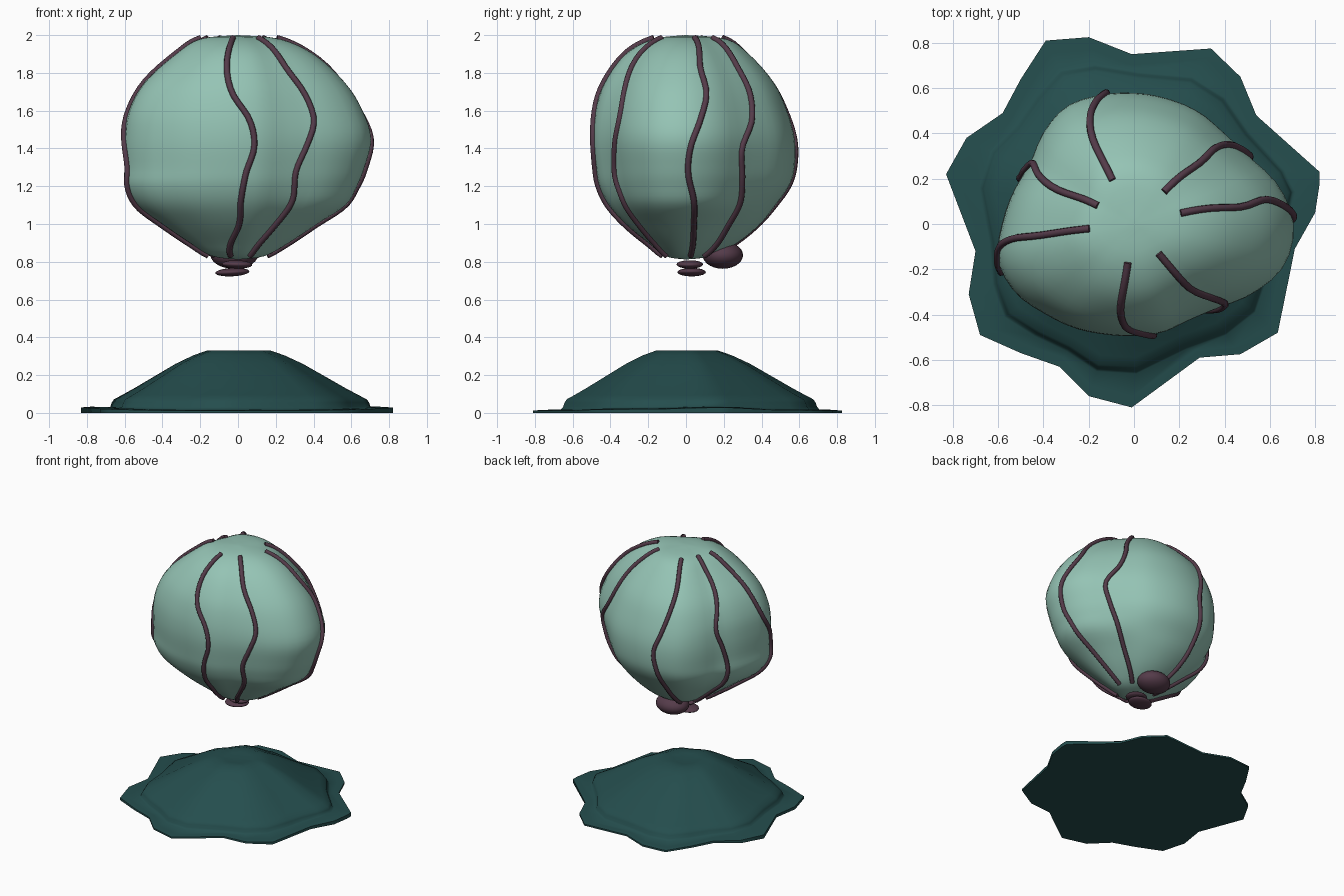
import bpy, bmesh, math
from mathutils import Vector, Matrix

if "Cube" in bpy.data.objects:
    bpy.data.objects.remove(bpy.data.objects["Cube"])


def material(name, rgb):
    m = bpy.data.materials.new(name)
    m.diffuse_color = (*rgb, 1)
    m.use_nodes = True
    m.node_tree.nodes["Principled BSDF"].inputs["Base Color"].default_value = m.diffuse_color
    return m


POD = material("pale_sea_green", (0.30, 0.55, 0.46))
DARK = material("deep_teal", (0.018, 0.075, 0.075))
PLUM = material("dusky_plum", (0.09, 0.044, 0.068))


def catmull(v, t, loop=False):
    """Smooth interpolation through the values of v at position t."""
    n = len(v)
    i = math.floor(t) if loop else min(max(math.floor(t), 0), n - 2)
    f = t - i
    a, b, c, d = (v[k % n] if loop else v[min(max(k, 0), n - 1)] for k in range(i - 1, i + 3))
    return b + 0.5 * f * (c - a + f * (2*a - 5*b + 4*c - d + f * (3*(b - c) + d - a)))


def finish(bm, name, mat, angle=60):
    bmesh.ops.recalc_face_normals(bm, faces=bm.faces)
    me = bpy.data.meshes.new(name)
    bm.to_mesh(me)
    bm.free()
    me.materials.append(mat)
    ob = bpy.data.objects.new(name, me)
    bpy.context.collection.objects.link(ob)
    bpy.ops.object.select_all(action='DESELECT')
    ob.select_set(True)
    bpy.context.view_layer.objects.active = ob
    bpy.ops.object.shade_smooth_by_angle(angle=math.radians(angle))
    return ob


def skin(bm, rings):
    """Bridge closed rings of points; single-point rings become fans."""
    vs = [[bm.verts.new(p) for p in r] for r in rings]
    for a, b in zip(vs, vs[1:]):
        n = max(len(a), len(b))
        for i in range(n):
            j = (i + 1) % n
            quad = [a[i % len(a)], a[j % len(a)], b[j % len(b)], b[i % len(b)]]
            bm.faces.new(list(dict.fromkeys(quad)))
    return vs


# Pod: a plan outline (every 15 degrees) and four side profiles by height
LEVELS = [2.0, 1.98, 1.9, 1.75, 1.6, 1.45, 1.3, 1.2, 1.1, 1.0, 0.9, 0.83, 0.812]
PLAN = [.705, .66, .59, .565, .57, .57, .575, .585, .595, .565, .53, .55,
        .58, .62, .605, .56, .53, .505, .495, .495, .49, .525, .61, .69]
SIDES = [
    [0, .22, .40, .565, .66, .705, .67, .63, .57, .42, .27, .14, 0],   # +x
    [0, .21, .33, .46, .53, .57, .57, .54, .47, .39, .27, .13, 0],     # +y
    [0, .20, .33, .50, .585, .61, .61, .61, .55, .41, .26, .14, 0],    # -x
    [0, .17, .32, .43, .48, .495, .48, .46, .41, .32, .20, .11, 0],    # -y
]


def pod_point(a, t):
    frac = sum(max(0, math.cos(a - k * math.pi / 2)) ** 2 * catmull(s, t) / max(s)
               for k, s in enumerate(SIDES))
    r = max(0, frac) * catmull(PLAN, math.degrees(a) / 15, True)
    return Vector((r * math.cos(a), r * math.sin(a), catmull(LEVELS, t)))


bm = bmesh.new()
SEG, STEP = 64, 4
last = len(LEVELS) - 1
rings = [[pod_point(2 * math.pi * i / SEG, k / STEP) for i in range(SEG)]
         for k in range(1, last * STEP)]
skin(bm, [[pod_point(0, 0)]] + rings + [[pod_point(0, last)]])
finish(bm, "pod", POD)

# Wavy strands: compass angle in degrees from top to bottom of the pod
STRANDS = [
    [13, 9, 10.5, 6.5, 2, 1, 4, 6, 9],
    [47, 43, 43, 39, 30, 32, 36, 39, 45],
    [116, 116, 112, 107, 102, 104, 108, 112, 116],
    [153, 156, 153, 149, 154, 158, 158, 155, 153],
    [186, 187, 187, 190, 197, 200, 197, 192, 190],
    [261, 261, 266, 277, 280, 275, 272, 270, 252],
    [310, 311, 317, 319, 314, 309, 311, 308, 302],
]


def strand_point(angles, t):
    s = (1.98 - catmull(LEVELS, t)) / 1.14 * 8
    a = math.radians(catmull(angles, min(max(s, 0), 8)))
    p, e = pod_point(a, t), 0.02
    n = (pod_point(a + e, t) - pod_point(a - e, t)).cross(
        pod_point(a, t - e) - pod_point(a, t + e)).normalized()
    return p + n * 0.005, n


for number, angles in enumerate(STRANDS, 1):
    bm = bmesh.new()
    path = [strand_point(angles, 1 + 9.85 * k / 40) for k in range(41)]
    rings = []
    for k, (p, n) in enumerate(path):
        along = (path[min(k + 1, 40)][0] - path[max(k - 1, 0)][0]).normalized()
        side = along.cross(n).normalized()
        rings.append([p + 0.016 * (n * math.cos(q) + side * math.sin(q))
                      for q in (2 * math.pi * i / 8 for i in range(8))])
    vs = skin(bm, rings)
    bm.faces.new(vs[0])
    bm.faces.new(vs[-1])
    finish(bm, f"strand_{number}", PLUM)


# Rounded bulb and two flattened discs under the pod
def blob(name, centre, size, tilt=0):
    bm = bmesh.new()
    bmesh.ops.create_uvsphere(bm, u_segments=24, v_segments=14, radius=1)
    bm.transform(Matrix.Translation(centre) @ Matrix.Rotation(tilt, 4, 'Y')
                 @ Matrix.Diagonal((*size, 1)))
    finish(bm, name, PLUM)


blob("bulb", (-0.02, 0.195, 0.835), (0.125, 0.107, 0.072))
blob("upper_disc", (-0.005, 0.02, 0.786), (0.08, 0.07, 0.022), 0.03)
blob("lower_disc", (-0.03, 0.03, 0.745), (0.09, 0.075, 0.022), -0.05)

# Lobed base: one outline scaled inward, with a raised mound inside a flat lip
OUTLINE = [
    (.82, .18), (.82, .23), (.54, .48), (.47, .65), (.34, .775), (-.01, .75), (-.2, .825),
    (-.39, .81), (-.5, .64), (-.58, .49), (-.74, .38), (-.83, .22), (-.70, -.12),
    (-.73, -.31), (-.68, -.49), (-.5, -.57), (-.33, -.63), (-.2, -.76), (-.01, -.81),
    (.29, -.59), (.47, -.575), (.635, -.48), (.69, -.21), (.71, -.11), (.80, .05)]
MOUND = [(1.0, .012), (.94, .016), (.875, .018), (.86, .032), (.85, .055), (.835, .072),
         (.78, .095), (.70, .13), (.56, .195), (.42, .26), (.30, .305), (.21, .33), (.12, .325)]

bm = bmesh.new()
rings = [[(x, y, 0) for x, y in OUTLINE]]
n = len(OUTLINE)
for f, z in MOUND:
    ring = []
    for i in range(n):
        x, y = OUTLINE[i]
        if f < 0.9:  # soften the lobes away from the edge
            x = 0.6 * x + 0.2 * (OUTLINE[i - 1][0] + OUTLINE[(i + 1) % n][0])
            y = 0.6 * y + 0.2 * (OUTLINE[i - 1][1] + OUTLINE[(i + 1) % n][1])
        lift = 0.016 * (x / 0.82) ** 4 if f > 0.87 else 0
        ring.append((x * f, y * f, z + lift))
    rings.append(ring)
vs = skin(bm, rings + [[(0, 0, 0.318)]])
bm.faces.new(vs[0])
finish(bm, "lobed_base", DARK, 75)
